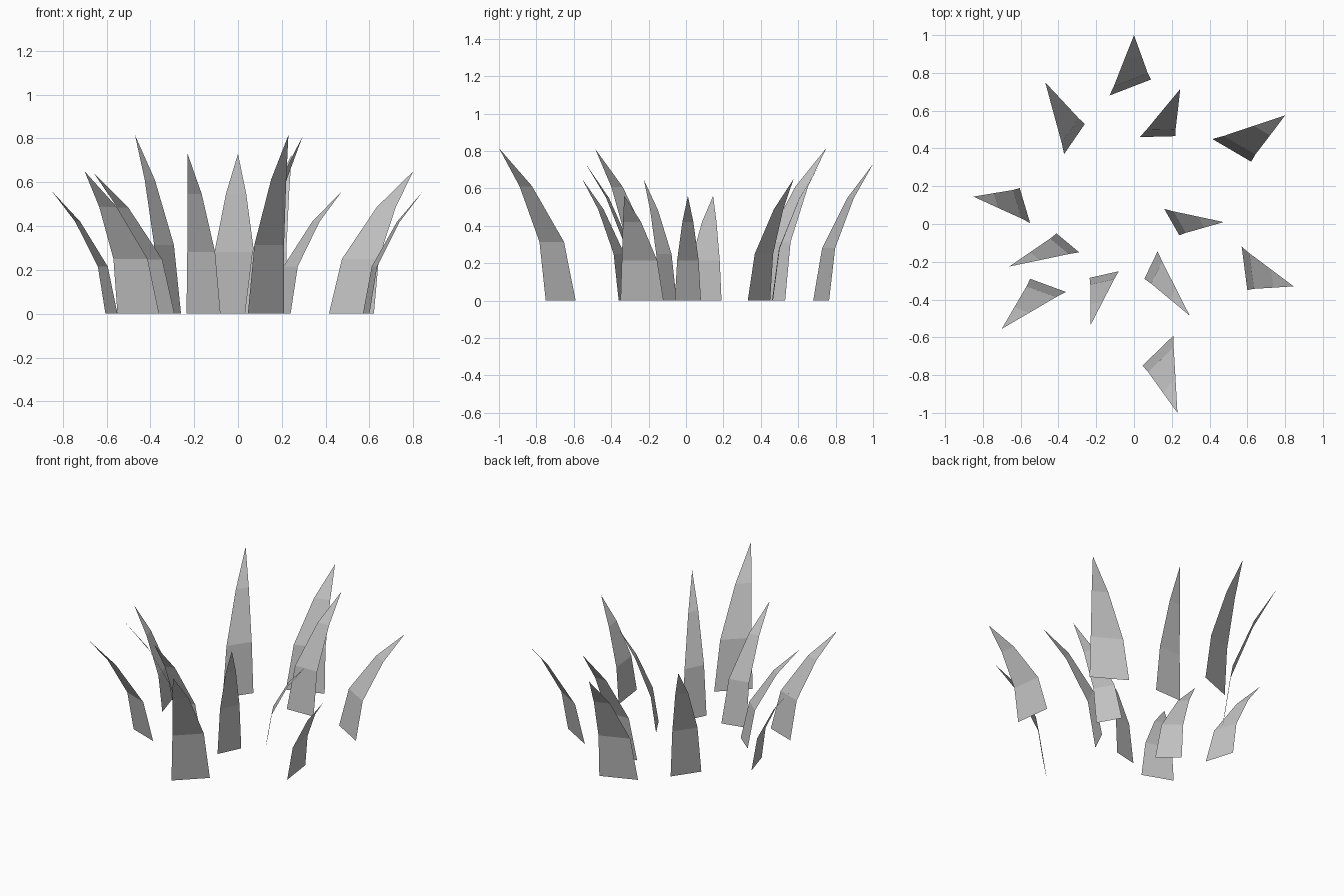
import bpy
import bmesh
from mathutils import Vector

cube = bpy.data.objects.get("Cube")
if cube:
    bpy.data.objects.remove(cube, do_unlink=True)

# One plain grey for every blade
grey = bpy.data.materials.new("blade_grey")
grey.use_nodes = True
colour = (0.55, 0.55, 0.55, 1)
grey.diffuse_color = colour
grey.node_tree.nodes["Principled BSDF"].inputs["Base Color"].default_value = colour

# Shared blade profile: height, outward bend and width as fractions
ROWS = [(0, 0, 1), (0.385, 0.145, 0.82), (0.75, 0.565, 0.42)]


def blade(name, left, right, tip):
    """Flat tapering strip that curves from its ground edge to its tip."""
    a, b, t = Vector((*left, 0)), Vector((*right, 0)), Vector(tip)
    middle, half = (a + b) / 2, (b - a) / 2
    lean = Vector((t.x - middle.x, t.y - middle.y, 0))
    bm = bmesh.new()
    rows = []
    for height, bend, width in ROWS:
        centre = middle + lean * bend + Vector((0, 0, t.z * height))
        rows.append([bm.verts.new(centre - half * width),
                     bm.verts.new(centre + half * width)])
    for low, high in zip(rows, rows[1:]):
        bm.faces.new((low[0], low[1], high[1], high[0]))
    bm.faces.new((rows[-1][0], rows[-1][1], bm.verts.new(t)))
    # Turn the upper side of the blade outwards
    bm.normal_update()
    if sum(f.normal.z for f in bm.faces) < 0:
        bmesh.ops.reverse_faces(bm, faces=bm.faces[:])
    mesh = bpy.data.meshes.new(name)
    bm.to_mesh(mesh)
    bm.free()
    mesh.materials.append(grey)
    bpy.context.collection.objects.link(bpy.data.objects.new(name, mesh))


# Ground edge ends and tip of each blade
blade("front_blade", (0.045, -0.75), (0.21, -0.59), (0.23, -1.0, 0.815))
blade("back_blade", (-0.13, 0.68), (0.09, 0.765), (0, 1.0, 0.73))
blade("back_right_blade", (-0.37, 0.37), (-0.26, 0.53), (-0.47, 0.75, 0.815))
blade("back_inner_blade", (0.03, 0.46), (0.22, 0.465), (0.245, 0.715, 0.725))
blade("back_left_blade", (0.415, 0.45), (0.62, 0.33), (0.8, 0.575, 0.65))
blade("left_inner_blade", (0.16, 0.08), (0.24, -0.06), (0.475, 0.01, 0.56))
blade("left_outer_blade", (0.57, -0.12), (0.6, -0.35), (0.845, -0.33, 0.56))
blade("front_left_blade", (0.055, -0.29), (0.125, -0.145), (0.295, -0.485, 0.81))
blade("right_inner_blade", (-0.41, -0.05), (-0.29, -0.15), (-0.66, -0.225, 0.645))
blade("front_right_blade", (-0.55, -0.29), (-0.36, -0.36), (-0.7, -0.555, 0.65))
blade("front_inner_blade", (-0.235, -0.285), (-0.08, -0.25), (-0.23, -0.535, 0.73))
blade("right_outer_blade", (-0.605, 0.19), (-0.55, 0.005), (-0.85, 0.145, 0.56))
